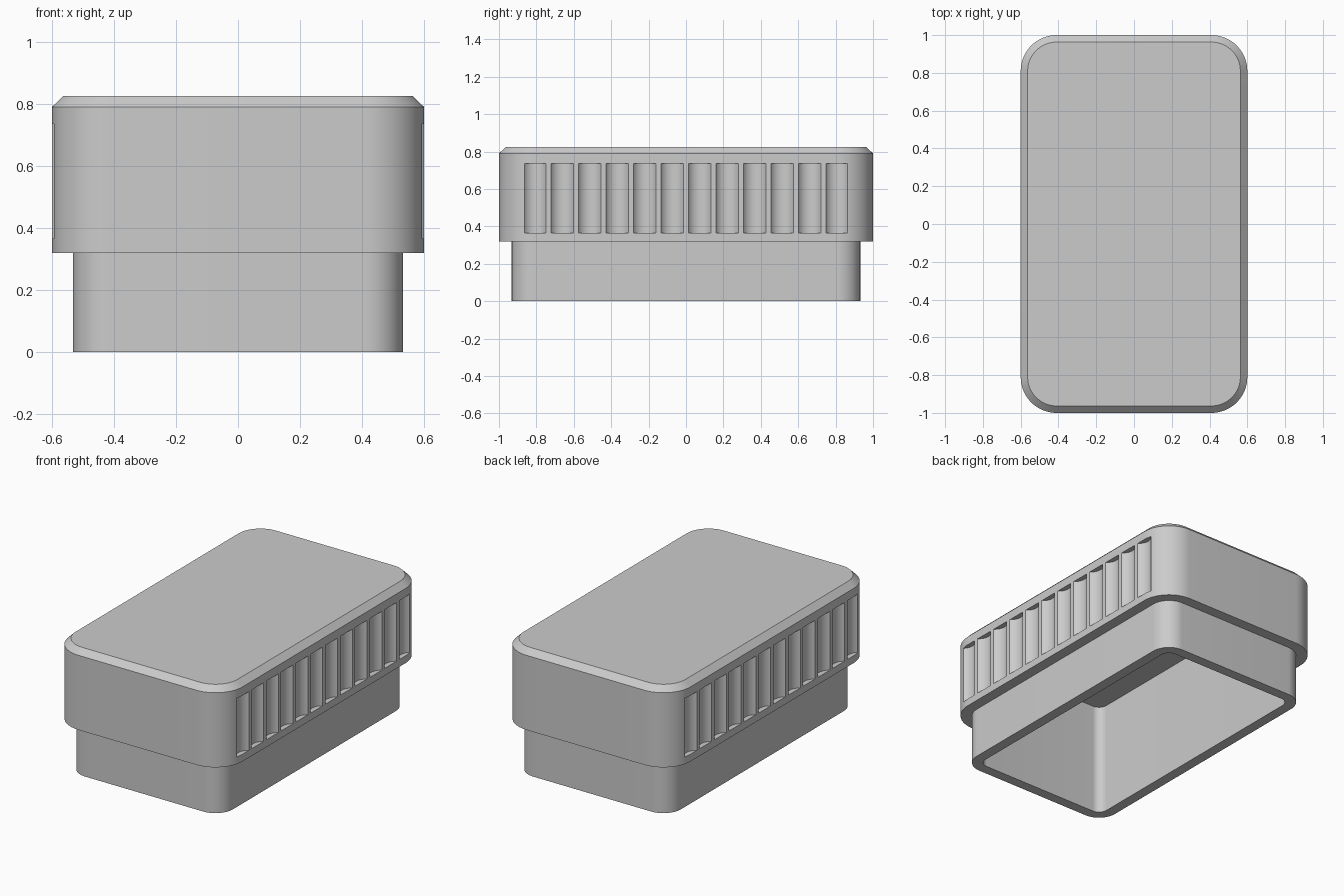
import bpy, bmesh, math

# Remove the default object
cube = bpy.data.objects.get("Cube")
if cube:
    bpy.data.objects.remove(cube, do_unlink=True)

grey = bpy.data.materials.new("plain grey")
grey.use_nodes = True
COLOUR = (0.6, 0.6, 0.6, 1)
grey.diffuse_color = COLOUR
grey.node_tree.nodes["Principled BSDF"].inputs["Base Color"].default_value = COLOUR

HALF_X, HALF_Y, RADIUS = 0.6, 1.0, 0.19   # outline of the upper body
CORNER_STEPS = 16


def outline(inset):
    """Rounded rectangle, inset evenly from the upper body's outline."""
    r = RADIUS - inset
    cx, cy = HALF_X - RADIUS, HALF_Y - RADIUS
    points = []
    for q, (sx, sy) in enumerate([(1, 1), (-1, 1), (-1, -1), (1, -1)]):
        for i in range(CORNER_STEPS + 1):
            a = math.pi / 2 * (q + i / CORNER_STEPS)
            points.append((sx * cx + r * math.cos(a), sy * cy + r * math.sin(a)))
    return points


def new_object(name, bm):
    bmesh.ops.recalc_face_normals(bm, faces=bm.faces)
    mesh = bpy.data.meshes.new(name)
    bm.to_mesh(mesh)
    bm.free()
    mesh.materials.append(grey)
    obj = bpy.data.objects.new(name, mesh)
    bpy.context.collection.objects.link(obj)
    return obj


# Hollow cap: (inset, z) from the cavity ceiling, round the rim, up to the top
SECTION = [(0.134, 0.715), (0.134, 0), (0.068, 0), (0.068, 0.32),
           (0, 0.32), (0, 0.79), (0.037, 0.826)]
bm = bmesh.new()
rings = [[bm.verts.new((x, y, z)) for x, y in outline(inset)] for inset, z in SECTION]
for low, high in zip(rings, rings[1:]):
    for i in range(len(low)):
        j = (i + 1) % len(low)
        bm.faces.new((low[i], low[j], high[j], high[i]))
bm.faces.new(rings[0])
bm.faces.new(rings[-1])
cap = new_object("hollow_cap", bm)

# Upright cylinders that scoop the finger grips out of both long sides
GRIPS, PITCH, HALF_WIDTH, DEPTH = 12, 0.147, 0.06, 0.032
LOW, HIGH = 0.366, 0.736
cut_radius = (HALF_WIDTH ** 2 + DEPTH ** 2) / (2 * DEPTH)
bm = bmesh.new()
for side in (-1, 1):
    for k in range(GRIPS):
        made = bmesh.ops.create_cone(bm, cap_ends=True, segments=48, radius1=cut_radius,
                                     radius2=cut_radius, depth=HIGH - LOW)
        centre = (side * (HALF_X + cut_radius - DEPTH),
                  (k - (GRIPS - 1) / 2) * PITCH, (LOW + HIGH) / 2)
        bmesh.ops.translate(bm, verts=made["verts"], vec=centre)
cutter = new_object("grip_cutter", bm)
cutter.hide_render = True
cutter.hide_set(True)

# Neighbouring cylinders overlap outside the body, so self-intersection is on
cut = cap.modifiers.new("grips", 'BOOLEAN')
cut.operation = 'DIFFERENCE'
cut.solver = 'EXACT'
cut.use_self = True
cut.object = cutter

# Apply the cut, then smooth the rounded surfaces and keep the edges sharp
bpy.context.view_layer.objects.active = cap
cap.select_set(True)
bpy.ops.object.modifier_apply(modifier=cut.name)
bpy.data.objects.remove(cutter, do_unlink=True)
bpy.ops.object.shade_smooth_by_angle(angle=math.radians(30))
